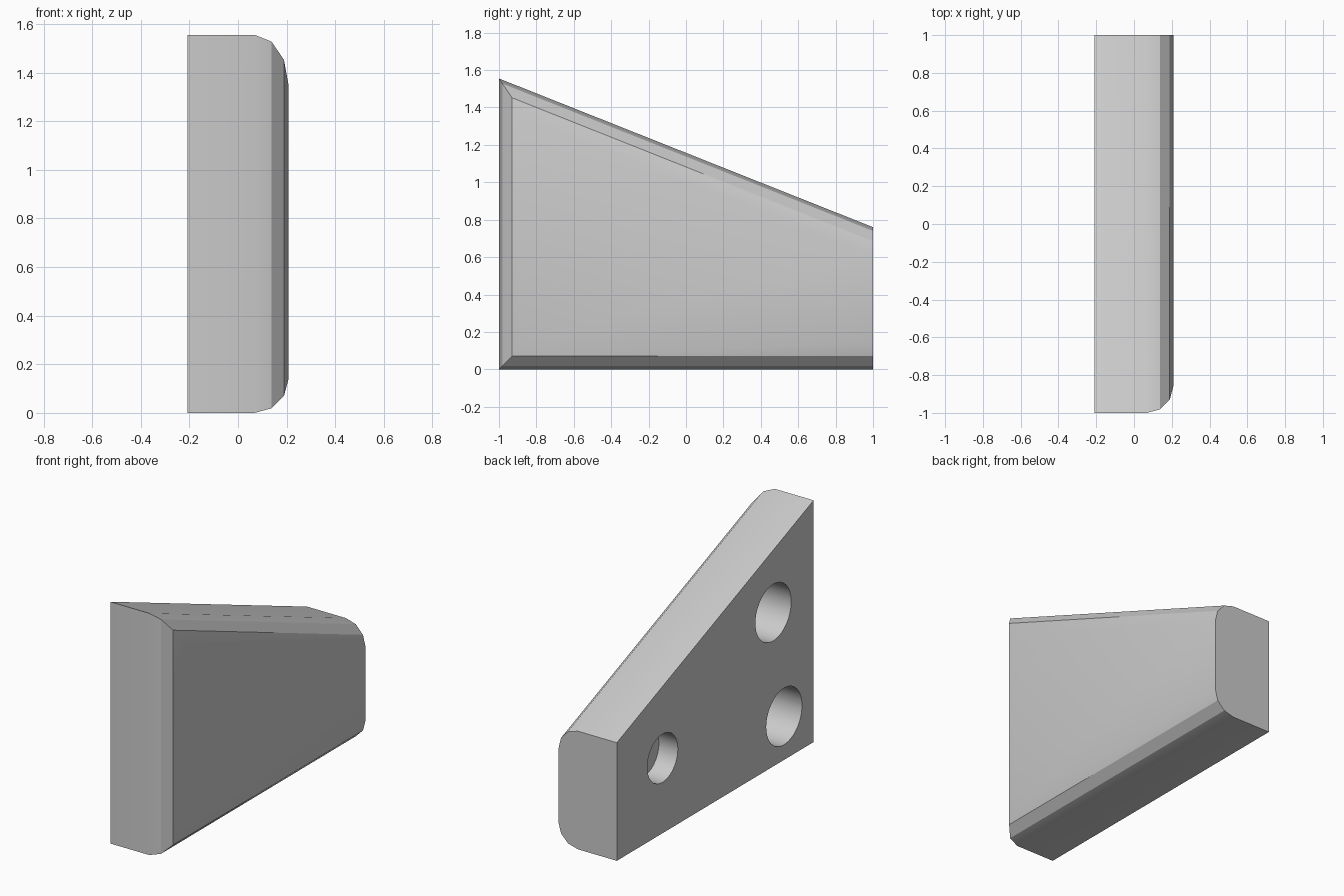
import bpy, bmesh, math
from mathutils import Matrix

old = bpy.data.objects.get("Cube")
if old:
    bpy.data.objects.remove(old, do_unlink=True)

grey = bpy.data.materials.new("plain_grey")
grey.use_nodes = True
colour = (0.6, 0.6, 0.6, 1)
grey.diffuse_color = colour
grey.node_tree.nodes["Principled BSDF"].inputs["Base Color"].default_value = colour

HALF, RADIUS, SEGMENTS = 0.208, 0.14, 3
FRONT_Z, BACK_Z = 1.555, 0.76
SLOPE = (FRONT_Z - BACK_Z) / 2


def add_object(name, bm):
    bmesh.ops.recalc_face_normals(bm, faces=bm.faces)
    mesh = bpy.data.meshes.new(name)
    bm.to_mesh(mesh)
    bm.free()
    mesh.materials.append(grey)
    obj = bpy.data.objects.new(name, mesh)
    bpy.context.collection.objects.link(obj)
    return obj


def outline(inset):
    """Side outline, inset on the front, top and bottom but not the back."""
    def top(y):
        return FRONT_Z - SLOPE * (y + 1) - inset * math.hypot(1, SLOPE)
    front = inset - 1
    return [(front, inset), (1, inset), (1, top(1)), (front, top(front))]


# Tapered block: flat on the right, rounded towards the left
levels = [(-HALF, 0)]
for i in range(SEGMENTS + 1):
    a = math.pi / 2 * i / SEGMENTS
    levels.append((HALF - RADIUS * (1 - math.sin(a)), RADIUS * (1 - math.cos(a))))

bm = bmesh.new()
rings = [[bm.verts.new((x, y, z)) for y, z in outline(inset)] for x, inset in levels]
for lower, upper in zip(rings, rings[1:]):
    for i in range(4):
        j = (i + 1) % 4
        bm.faces.new((lower[i], lower[j], upper[j], upper[i]))
bm.faces.new(rings[0])
bm.faces.new(rings[-1])
block = add_object("tapered_block", bm)

# Blind round holes in the flat side: y, z, radius, depth
holes = [(-0.59, 0.99, 0.182, 0.33), (-0.70, 0.28, 0.182, 0.33), (0.535, 0.483, 0.155, 0.135)]
bpy.context.view_layer.objects.active = block
block.select_set(True)
for y, z, radius, depth in holes:
    bm = bmesh.new()
    bmesh.ops.create_cone(
        bm, cap_ends=True, segments=48, radius1=radius, radius2=radius, depth=2 * depth,
        matrix=Matrix.Translation((-HALF, y, z)) @ Matrix.Rotation(math.pi / 2, 4, "Y"))
    cutter = add_object("hole_cutter", bm)
    cutter.hide_render = True
    cut = block.modifiers.new("hole", "BOOLEAN")
    cut.operation, cut.solver, cut.object = "DIFFERENCE", "EXACT", cutter
    bpy.ops.object.modifier_apply(modifier=cut.name)
    bpy.data.objects.remove(cutter, do_unlink=True)

bpy.ops.object.shade_smooth_by_angle(angle=math.radians(25))
